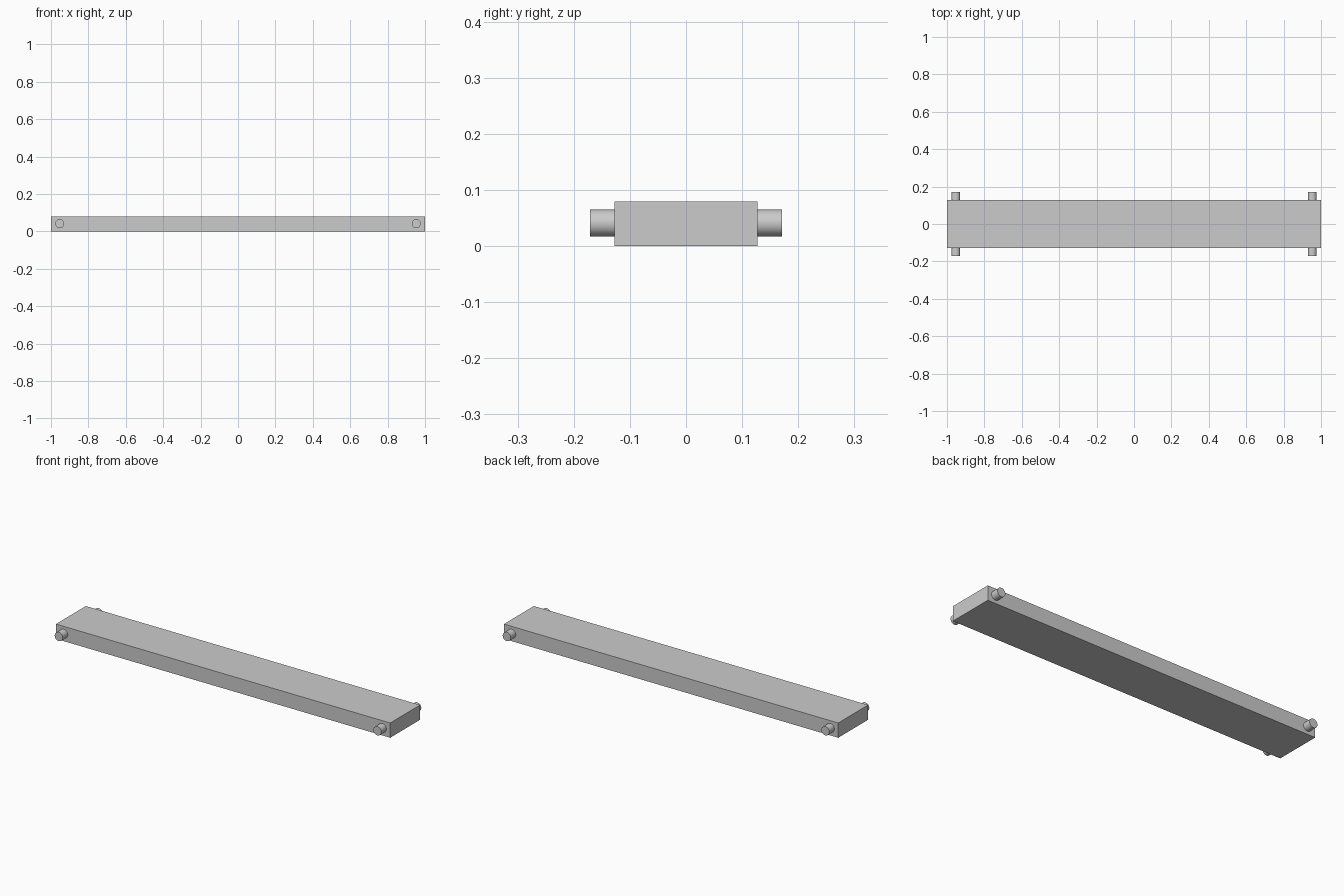
import bpy, math

if "Cube" in bpy.data.objects:
    bpy.data.objects.remove(bpy.data.objects["Cube"])

grey = bpy.data.materials.new("light grey")
grey.diffuse_color = (0.6, 0.6, 0.6, 1)
grey.use_nodes = True
grey.node_tree.nodes["Principled BSDF"].inputs["Base Color"].default_value = grey.diffuse_color

HALF_WIDTH, HEIGHT = 0.1275, 0.08
PEG_X, PEG_RADIUS, PEG_END = 0.953, 0.024, 0.171

# Long flat plank
bpy.ops.mesh.primitive_cube_add(size=1, location=(0, 0, HEIGHT / 2))
plank = bpy.context.object
plank.name = "plank"
plank.scale = (2, 2 * HALF_WIDTH, HEIGHT)
bpy.ops.object.transform_apply(location=False, rotation=False, scale=True)
plank.data.materials.append(grey)

# Round pegs sticking out of both long sides near each end
for sx, end in ((-1, "left"), (1, "right")):
    for sy, side in ((-1, "front"), (1, "back")):
        bpy.ops.mesh.primitive_cylinder_add(
            vertices=32, radius=PEG_RADIUS, depth=PEG_END - HALF_WIDTH,
            location=(sx * PEG_X, sy * (PEG_END + HALF_WIDTH) / 2, 0.041),
            rotation=(math.pi / 2, 0, 0))
        peg = bpy.context.object
        peg.name = f"peg_{side}_{end}"
        peg.data.materials.append(grey)
        bpy.ops.object.shade_smooth_by_angle(angle=math.radians(30))
